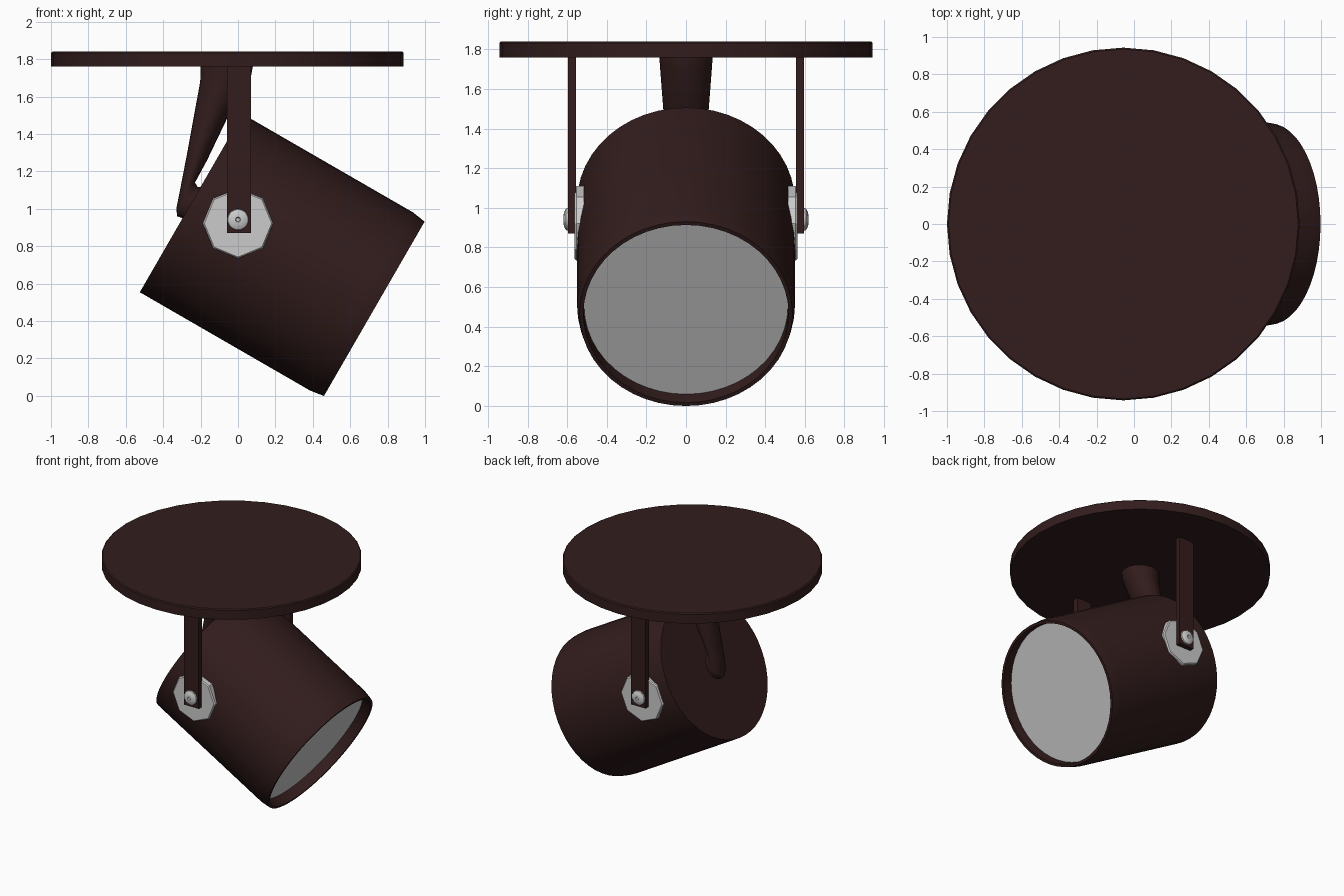
import bpy, bmesh, math
from mathutils import Matrix, Vector

if "Cube" in bpy.data.objects:
    bpy.data.objects.remove(bpy.data.objects["Cube"])

brown = bpy.data.materials.new("dark_brown")
brown.diffuse_color = (0.033, 0.012, 0.012, 1)
brown.use_nodes = True
brown.node_tree.nodes["Principled BSDF"].inputs["Base Color"].default_value = brown.diffuse_color


def finish(name, bm, mat=None, angle=35):
    bmesh.ops.recalc_face_normals(bm, faces=bm.faces)
    me = bpy.data.meshes.new(name)
    bm.to_mesh(me)
    bm.free()
    ob = bpy.data.objects.new(name, me)
    bpy.context.collection.objects.link(ob)
    if mat:
        me.materials.append(mat)
    if angle:
        bpy.ops.object.select_all(action='DESELECT')
        ob.select_set(True)
        bpy.context.view_layer.objects.active = ob
        bpy.ops.object.shade_smooth_by_angle(angle=math.radians(angle))
    return ob


def loft(rings, cap_start=True, cap_end=True):
    bm = bmesh.new()
    rows = [[bm.verts.new(p) for p in r] for r in rings]
    n = len(rows[0])
    for a, b in zip(rows, rows[1:]):
        for i in range(n):
            j = (i + 1) % n
            bm.faces.new((a[i], a[j], b[j], b[i]))
    if cap_start:
        bm.faces.new(rows[0])
    if cap_end:
        bm.faces.new(rows[-1])
    return bm


def lathe(name, profile, n, matrix, mat=None, angle=35):
    rings = [[matrix @ Vector((r * math.cos(2 * math.pi * i / n),
                               r * math.sin(2 * math.pi * i / n), h))
              for i in range(n)] for r, h in profile]
    return finish(name, loft(rings), mat, angle)


# Ceiling plate
lathe("ceiling_plate", [(0.943, 1.76), (0.943, 1.833), (0.935, 1.84)], 36,
      Matrix.Translation((-0.057, 0, 0)), brown)

# Lamp drum tilted 30 degrees down, with recessed front
tilt = Matrix.Translation((-0.25, 0, 1.03)) @ Matrix.Rotation(math.radians(120), 4, 'Y')
lathe("lamp_drum", [(0.55, 0), (0.55, 1.05), (0.543, 1.1), (0.5375, 1.13),
                    (0.518, 1.13), (0.515, 1.04)], 48, tilt, brown, 30)
lathe("lens", [(0.515, 1.035), (0.515, 1.05)], 48, tilt)

# Cable sleeve: elliptical rings given by left and right points plus half width
sections = [((-0.20, 1.765), (0.08, 1.765), 0.135), ((-0.202, 1.68), (0.07, 1.71), 0.13),
            ((-0.235, 1.5), (-0.05, 1.5), 0.115), ((-0.275, 1.28), (-0.165, 1.26), 0.092),
            ((-0.31, 1.1), (-0.23, 1.14), 0.08), ((-0.33, 1.0), (-0.215, 1.115), 0.08),
            ((-0.325, 0.96), (-0.2, 1.115), 0.08), ((-0.27, 0.94), (-0.18, 1.1), 0.078)]
rings = []
for l, r, w in sections:
    a, b = Vector((l[0], 0, l[1])), Vector((r[0], 0, r[1]))
    mid, half = (a + b) / 2, (b - a) / 2
    rings.append([mid + half * math.cos(t) + Vector((0, w * math.sin(t), 0))
                  for t in [2 * math.pi * i / 20 for i in range(20)]])
finish("cable_sleeve", loft(rings), brown, 50)

# Straps, octagonal washers and screws on both sides
for side, s in (("front", -1), ("back", 1)):
    bm = bmesh.new()
    bmesh.ops.create_cube(bm, size=1, matrix=Matrix.Translation((0.005, s * 0.576, 1.3175))
                          @ Matrix.Diagonal((0.13, 0.042, 0.895, 1)))
    finish(side + "_strap", bm, brown, 0)
    out = Matrix.Rotation(math.radians(-90 * s), 4, 'X')
    lathe(side + "_washer", [(0.188, 0.515), (0.188, 0.553), (0.18, 0.562)], 8,
          Matrix.Translation((0, 0, 0.922)) @ out, None, 0)
    lathe(side + "_screw", [(0.03, 0.55), (0.03, 0.594), (0.057, 0.596), (0.054, 0.606),
                            (0.035, 0.617), (0.014, 0.618), (0.01, 0.61)], 20,
          Matrix.Translation((0, 0, 0.942)) @ out)
